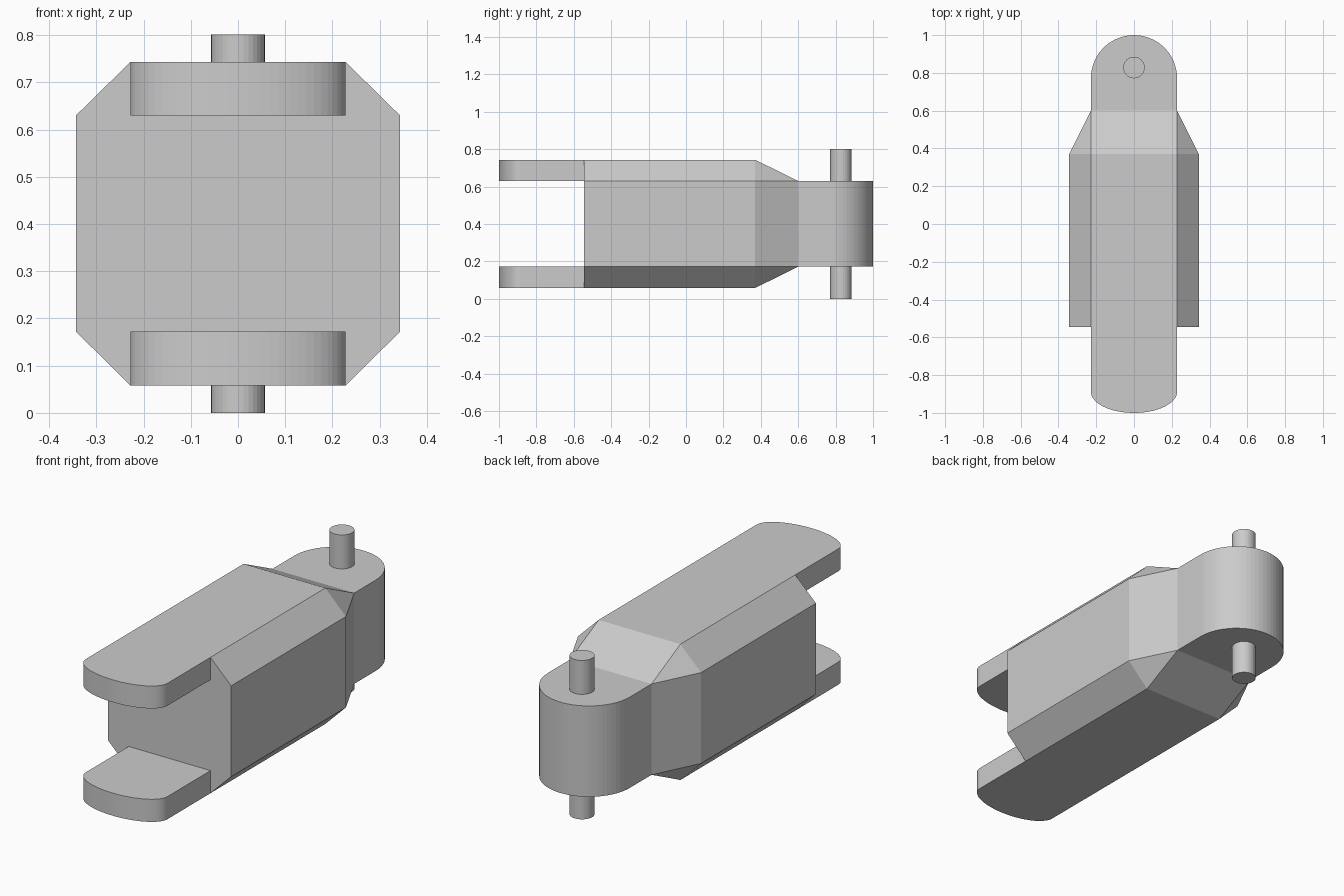
import bpy, bmesh
from math import sin, cos, pi

if "Cube" in bpy.data.objects:
    bpy.data.objects.remove(bpy.data.objects["Cube"])

W, HW = 0.343, 0.228                 # body half width, flat / tab half width
Z0, Z1, Z2, Z3 = 0.058, 0.172, 0.63, 0.743
Y_FRONT, Y_TAPER, Y_TAB = -0.545, 0.37, 0.60


def finish(name, bm):
    bmesh.ops.recalc_face_normals(bm, faces=bm.faces)
    mesh = bpy.data.meshes.new(name)
    bm.to_mesh(mesh)
    bm.free()
    obj = bpy.data.objects.new(name, mesh)
    bpy.context.collection.objects.link(obj)
    return obj


def prism(name, outline, z0, z1, open_side=False):
    """Extrude an xy outline; open_side leaves out the wall hidden at a joint."""
    bm = bmesh.new()
    lo = [bm.verts.new((x, y, z0)) for x, y in outline]
    hi = [bm.verts.new((x, y, z1)) for x, y in outline]
    bm.faces.new(lo)
    bm.faces.new(hi)
    n = len(outline)
    for i in range(n - 1 if open_side else n):
        j = (i + 1) % n
        bm.faces.new((lo[i], lo[j], hi[j], hi[i]))
    return finish(name, bm)


def tongue(y_joint, y_mid, y_tip, segs=32):
    """Straight strip with a (semi-elliptical) rounded tip."""
    arc = [(HW * cos(pi * i / segs), y_mid + (y_tip - y_mid) * sin(pi * i / segs))
           for i in range(segs + 1)]
    return [(HW, y_joint)] + arc + [(-HW, y_joint)]


# Octagonal body tapering to the rectangular tab
bm = bmesh.new()
octagon = [(W, Z1), (W, Z2), (HW, Z3), (-HW, Z3),
           (-W, Z2), (-W, Z1), (-HW, Z0), (HW, Z0)]
front = [bm.verts.new((x, Y_FRONT, z)) for x, z in octagon]
back = [bm.verts.new((x, Y_TAPER, z)) for x, z in octagon]
rect = [bm.verts.new((x, Y_TAB, z))
        for x, z in [(HW, Z1), (HW, Z2), (-HW, Z2), (-HW, Z1)]]
near = [0, 1, 1, 2, 2, 3, 3, 0]      # tab corner next to each octagon corner
for i in range(8):
    j = (i + 1) % 8
    bm.faces.new((front[i], front[j], back[j], back[i]))
    ends = [rect[near[j]]]
    if near[i] != near[j]:
        ends.append(rect[near[i]])
    bm.faces.new([back[i], back[j]] + ends)
# Front wall, notched where the prongs join
notch = [bm.verts.new((x, Y_FRONT, z))
         for x, z in [(HW, Z2), (-HW, Z2), (-HW, Z1), (HW, Z1)]]
bm.faces.new((notch[0], notch[1], notch[2], notch[3]))
for s, a in ((0, 0), (1, 4)):
    p, q = (notch[3], notch[0]) if s == 0 else (notch[1], notch[2])
    bm.faces.new((p, front[a], front[a + 1], q))
for c, a, b in ((0, 1, 2), (1, 3, 4), (2, 5, 6), (3, 7, 0)):
    bm.faces.new((notch[c], front[a], front[b]))
finish("link_body", bm)

# Rounded tab at the back
prism("hinge_tab", tongue(Y_TAB, 0.772, 1.0), Z1, Z2, True)

# Fork prongs and pin ends, below and above
circle = [(0.057 * cos(2 * pi * i / 32), 0.828 + 0.057 * sin(2 * pi * i / 32))
          for i in range(32)]
for side, prong_z, pin_z in (("lower", (Z0, Z1), (0, Z1)),
                             ("upper", (Z2, Z3), (Z2, 0.801))):
    prism(side + "_prong", tongue(Y_FRONT, -0.888, -1.0), *prong_z, True)
    prism(side + "_pin", circle, *pin_z)
